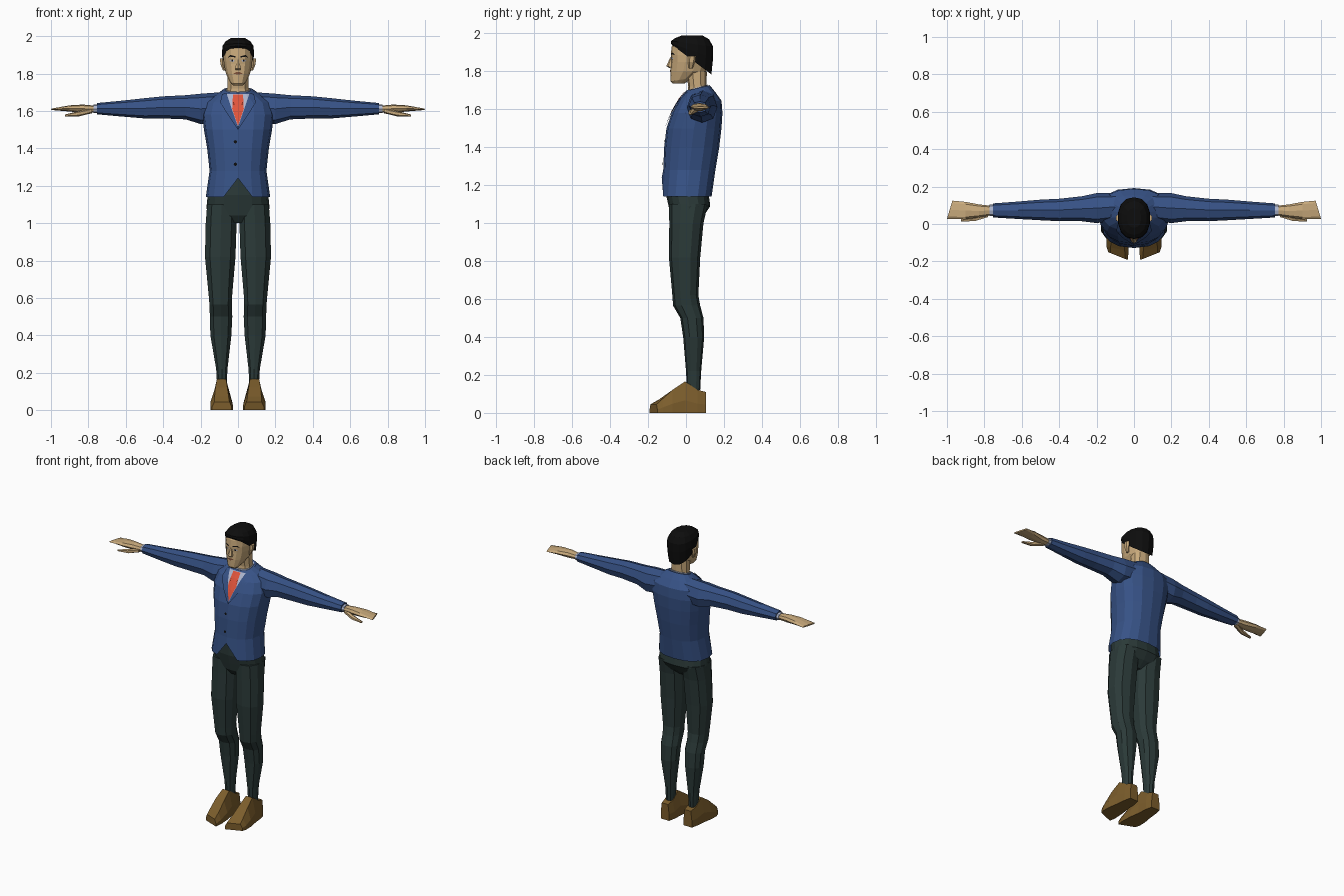
import bpy, bmesh, math
from mathutils import Vector
from mathutils.bvhtree import BVHTree


def material(name, rgb):
    m = bpy.data.materials.new(name)
    m.diffuse_color = (*rgb, 1)
    return m


BLUE = material("jacket_blue", (0.038, 0.085, 0.24))
GREEN = material("trouser_green", (0.024, 0.042, 0.040))
BROWN = material("shoe_brown", (0.20, 0.11, 0.025))
SKIN = material("skin", (0.58, 0.40, 0.20))
BLACK = material("black", (0.004, 0.004, 0.004))
SHIRT = material("shirt_pale_blue", (0.42, 0.47, 0.62))
TIE = material("tie_orange", (0.75, 0.09, 0.045))
LIPS = material("lip_brown", (0.20, 0.08, 0.04))


def finish(name, bm, mat, mirror=False):
    me = bpy.data.meshes.new(name)
    bm.to_mesh(me)
    ob = bpy.data.objects.new(name, me)
    me.materials.append(mat)
    bpy.context.collection.objects.link(ob)
    if mirror:
        ob.modifiers.new("mirror", 'MIRROR').use_mirror_merge = False
    return ob


def spow(v, p):
    return math.copysign(abs(v) ** (2 / p), v)


def oval(n, p):
    """Rounded-square unit outline."""
    angles = [2 * math.pi * i / n - math.pi / 2 for i in range(n)]
    return [(spow(round(math.cos(a), 6), p), spow(round(math.sin(a), 6), p)) for a in angles]


def zring(z, x0, x1, yf, yb, tilt=0, n=16, p=2.4):
    """Horizontal outline; tilt raises the front and lowers the back."""
    return [Vector(((x0 + x1) / 2 + (x1 - x0) / 2 * u, (yf + yb) / 2 + (yb - yf) / 2 * v, z - tilt * v))
            for u, v in oval(n, p)]


def body(z, hw, yf, yb, tilt=0, n=16, p=2.4):
    return zring(z, -hw, hw, yf, yb, tilt, n, p)


def xring(x, y0, y1, z0, z1, skew=0, n=8, p=2.3):
    """Upright outline across the x axis."""
    return [Vector((x - skew * ((y0 + y1) / 2 + (y1 - y0) / 2 * u - y0),
                    (y0 + y1) / 2 + (y1 - y0) / 2 * u, (z0 + z1) / 2 + (z1 - z0) / 2 * v))
            for u, v in oval(n, p)]


def loft(name, rings, mat, mirror=False, bottom=True):
    bm = bmesh.new()
    rows = [[bm.verts.new(p) for p in r] for r in rings]
    n = len(rows[0])
    for a, b in zip(rows, rows[1:]):
        for i in range(n):
            j = (i + 1) % n
            bm.faces.new((a[i], a[j], b[j], b[i]))
    bm.faces.new(rows[-1])
    if bottom:
        bm.faces.new(rows[0][::-1])
    bmesh.ops.recalc_face_normals(bm, faces=bm.faces)
    tree = BVHTree.FromBMesh(bm)
    finish(name, bm, mat, mirror)
    return tree


def plate(name, tree, outline, mat, lift, mirror=False, cuts=3):
    """Thin flat detail laid on the front of a part; outline is in x, z."""
    bm = bmesh.new()
    bm.faces.new([bm.verts.new((x, 0, z)) for x, z in outline])
    bmesh.ops.triangulate(bm, faces=bm.faces[:])
    bmesh.ops.subdivide_edges(bm, edges=bm.edges[:], cuts=cuts, use_grid_fill=True)
    for v in bm.verts:
        hit = tree.ray_cast(Vector((v.co.x, -1, v.co.z)), Vector((0, 1, 0)))[0]
        v.co.y = (hit.y if hit else 0) - lift
    for f in bm.faces:
        f.normal_update()
        if f.normal.y > 0:
            f.normal_flip()
    finish(name, bm, mat, mirror)


# Jacket body, with the hem cut away at the front centre
hem = body(1.14, .172, -.128, .135)
hem[0].z = 1.24
jacket = loft("jacket", [
    hem, body(1.28, .152, -.12, .155), body(1.40, .165, -.115, .175), body(1.50, .182, -.103, .187),
    body(1.58, .192, -.075, .192), body(1.645, .175, -.04, .187), body(1.685, .125, -.012, .155, -.005),
    body(1.712, .08, .0, .125, -.015)], BLUE, bottom=False)

# Sleeves, cuffs and hands
loft("sleeve", [xring(*r) for r in (
    (.09, .02, .165, 1.54, 1.70), (.20, .005, .165, 1.53, 1.692), (.28, .015, .148, 1.555, 1.684),
    (.40, .015, .135, 1.56, 1.678), (.50, .02, .13, 1.56, 1.668), (.62, .027, .12, 1.57, 1.655),
    (.755, .035, .11, 1.582, 1.642))], BLUE, True)
loft("shirt_cuff", [xring(x, .042, .103, 1.588, 1.634) for x in (.74, .772)], SHIRT, True)
loft("hand", [xring(*r) for r in (
    (.76, .047, .097, 1.592, 1.628), (.83, .035, .105, 1.59, 1.634), (.90, .025, .118, 1.597, 1.63),
    (1.0, .028, .125, 1.604, 1.614, .3))], SKIN, True)
loft("thumb", [xring(*r, n=6) for r in (
    (.78, .035, .075, 1.588, 1.615), (.85, .014, .045, 1.571, 1.60), (.925, .012, .03, 1.571, 1.581))], SKIN, True)

# Trousers
loft("trouser_seat", [body(*r) for r in (
    (1.0, .10, -.05, .05), (1.04, .165, -.08, .095), (1.09, .168, -.092, .128), (1.15, .162, -.105, .12),
    (1.27, .14, -.105, .13))], GREEN)
loft("trouser_leg", [zring(*r, n=10) for r in (
    (.12, .06, .112, .005, .075), (.22, .055, .118, 0, .08), (.40, .033, .15, -.015, .096),
    (.50, .028, .153, -.03, .092), (.565, .03, .155, -.068, .075), (.62, .028, .16, -.072, .065),
    (.82, .01, .18, -.09, .075), (1.0, .004, .176, -.088, .092), (1.1, .01, .168, -.09, .115))], GREEN, True)


# Shoes: sections from heel to toe
def shoe_section(y, x0, x1, top, inset, skew):
    low = top * .4
    pts = ((x0, 0), (x1, 0), (x1, low), (x1 - inset, top), (x0 + inset, top), (x0, low))
    return [Vector((x, y + skew * (x - x0), z)) for x, z in pts]


loft("shoe", [shoe_section(*r) for r in (
    (.105, .055, .118, .11, .008, 0), (.06, .045, .128, .122, .012, 0), (-.005, .042, .135, .166, .022, 0),
    (-.07, .032, .146, .122, .025, 0), (-.145, .028, .147, .072, .022, .2),
    (-.192, .034, .138, .045, .012, .4))], BROWN, True)

# Neck and shirt collar
loft("neck", [body(z, w, f, b, n=10) for z, w, f, b in (
    (1.66, .065, .005, .115), (1.72, .06, .012, .108), (1.80, .058, .0, .11))], SKIN)
loft("shirt_collar", [body(1.67, .07, -.008, .118, -.01), body(1.715, .066, .002, .114, -.015)], SHIRT)

# Head
head = loft("head", [body(*r, n=14, p=2.3) for r in (
    (1.735, .026, -.07, -.01), (1.757, .044, -.082, .04, -.01), (1.80, .066, -.082, .105),
    (1.85, .077, -.078, .12), (1.885, .079, -.08, .125), (1.93, .078, -.076, .125),
    (1.97, .06, -.05, .105))], SKIN)
loft("hair", [body(*r, n=14, p=2.3) for r in (
    (1.862, .082, -.074, .134, .078), (1.91, .087, -.080, .143, .037), (1.945, .084, -.078, .143, .015),
    (1.972, .067, -.058, .122, .003), (1.99, .038, -.02, .085))], BLACK)
loft("ear", [zring(*r, n=6) for r in (
    (1.815, .068, .08, .015, .035), (1.85, .07, .096, .01, .048), (1.88, .07, .097, .012, .052))], SKIN, True)
loft("nose", [body(*r, n=6) for r in (
    (1.818, .014, -.088, -.06), (1.828, .017, -.104, -.06), (1.875, .007, -.082, -.06))], SKIN)

# Face details
plate("eye_white", head, [(.018, 1.868), (.03, 1.862), (.046, 1.868), (.032, 1.877)], SHIRT, .003, True)
plate("iris", head, [(.027, 1.864), (.036, 1.864), (.036, 1.876), (.027, 1.876)], BLACK, .005, True)
plate("eyebrow", head, [(.014, 1.886), (.04, 1.89), (.056, 1.884), (.042, 1.899), (.014, 1.893)], BLACK, .003, True)
plate("mouth", head, [(-.027, 1.800), (0, 1.794), (.027, 1.800), (.008, 1.808), (-.008, 1.808)], LIPS, .003)

# Shirt front, tie, lapels and buttons
plate("shirt_front", jacket, [(0, 1.515), (.062, 1.69), (-.062, 1.69)], SHIRT, .004, cuts=6)
plate("tie", jacket, [(-.027, 1.688), (-.021, 1.655), (-.031, 1.61), (0, 1.52), (.031, 1.61), (.021, 1.655),
                      (.027, 1.688)], TIE, .007, cuts=4)
plate("lapel", jacket, [(0, 1.50), (.055, 1.58), (.095, 1.645), (.078, 1.655), (.085, 1.69), (.062, 1.695),
                        (.004, 1.525)], BLUE, .009, True, 4)
for i, z in enumerate((1.315, 1.435)):
    ring = [(-.014 + .009 * math.cos(a * math.pi / 4), z + .009 * math.sin(a * math.pi / 4)) for a in range(8)]
    plate("button_%d" % (i + 1), jacket, ring, BLACK, .005, cuts=1)
